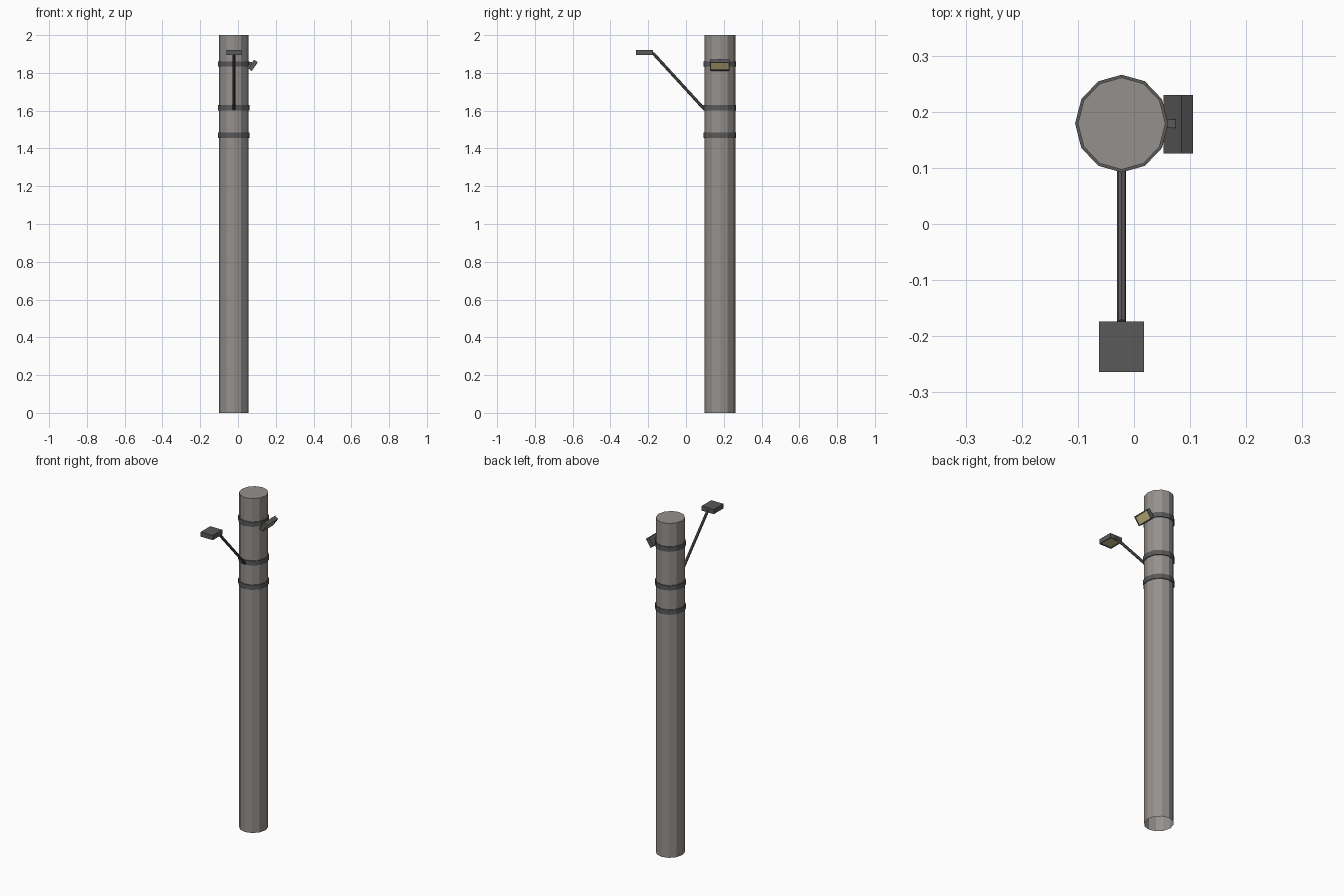
import bpy, bmesh, math
from mathutils import Vector, Matrix

if "Cube" in bpy.data.objects:
    bpy.data.objects.remove(bpy.data.objects["Cube"])

CX, CY = -0.022, 0.179       # pole axis
SIDES = 12


def material(name, rgb):
    m = bpy.data.materials.new(name)
    m.diffuse_color = (*rgb, 1)
    m.use_nodes = True
    m.node_tree.nodes["Principled BSDF"].inputs["Base Color"].default_value = m.diffuse_color
    return m


STONE = material("weathered_grey", (0.30, 0.28, 0.265))
METAL = material("dark_metal", (0.10, 0.10, 0.10))
GLOW = material("lamp_glass", (0.60, 0.53, 0.24))


def finish(name, bm, *mats):
    bmesh.ops.recalc_face_normals(bm, faces=bm.faces)
    me = bpy.data.meshes.new(name)
    bm.to_mesh(me)
    bm.free()
    for m in mats:
        me.materials.append(m)
    ob = bpy.data.objects.new(name, me)
    bpy.context.collection.objects.link(ob)
    return ob


def oval(bm, rx, ry, z):
    return [bm.verts.new((CX + rx * math.cos(a), CY + ry * math.sin(a), z))
            for a in (2 * math.pi * i / SIDES for i in range(SIDES))]


def bridge(bm, a, b):
    for i in range(SIDES):
        j = (i + 1) % SIDES
        bm.faces.new((a[i], a[j], b[j], b[i]))


def box(name, size, matrix, mat):
    bm = bmesh.new()
    bmesh.ops.create_cube(bm, size=1, matrix=matrix @ Matrix.Diagonal((*size, 1)))
    return finish(name, bm, mat)


def lamp(name, size, matrix):
    # housing with a recessed glass pane in its local -z face
    bm = bmesh.new()
    bmesh.ops.create_cube(bm, size=1, matrix=Matrix.Diagonal((*size, 1)))
    pane = min(bm.faces, key=lambda f: f.calc_center_median().z)
    bmesh.ops.inset_individual(bm, faces=[pane], thickness=0.008)
    bmesh.ops.inset_individual(bm, faces=[pane], thickness=0.0005, depth=-0.003)
    pane.material_index = 1
    bm.transform(matrix)
    return finish(name, bm, METAL, GLOW)


# Pole, open at the bottom
bm = bmesh.new()
low, top = oval(bm, 0.078, 0.082, 0), oval(bm, 0.078, 0.082, 2)
bridge(bm, low, top)
bm.faces.new(top)
finish("pole", bm, STONE)

# Metal bands
for i, z in enumerate((1.47, 1.615, 1.847)):
    bm = bmesh.new()
    rings = [oval(bm, rx, ry, z + dz) for rx, ry, dz in (
        (0.0775, 0.0815, -0.014), (0.083, 0.087, -0.014),
        (0.083, 0.087, 0.014), (0.0775, 0.0815, 0.014))]
    for a, b in zip(rings, rings[1:]):
        bridge(bm, a, b)
    finish(f"band_{i + 1}", bm, METAL)

# Slanted arm
a, b = Vector((CX, 0.097, 1.608)), Vector((CX, -0.176, 1.906))
d = b - a
turn = Matrix.Rotation(math.atan2(-d.y, d.z), 4, 'X')
bm = bmesh.new()
bmesh.ops.create_cone(bm, cap_ends=True, segments=8, radius1=0.008, radius2=0.008,
                      depth=d.length, matrix=Matrix.Translation((a + b) / 2) @ turn)
finish("lamp_arm", bm, METAL)

# Lamp on the arm, pane facing down
lamp("arm_lamp", (0.08, 0.09, 0.028), Matrix.Translation((CX, -0.219, 1.908)))

# Side lamp, tilted so its pane faces outward and down
lamp("side_lamp", (0.056, 0.104, 0.0244),
     Matrix.Translation((0.079, 0.178, 1.84)) @ Matrix.Rotation(math.radians(-55), 4, 'Y'))
box("side_lamp_bracket", (0.022, 0.015, 0.015),
    Matrix.Translation((0.063, 0.179, 1.849)), METAL)
